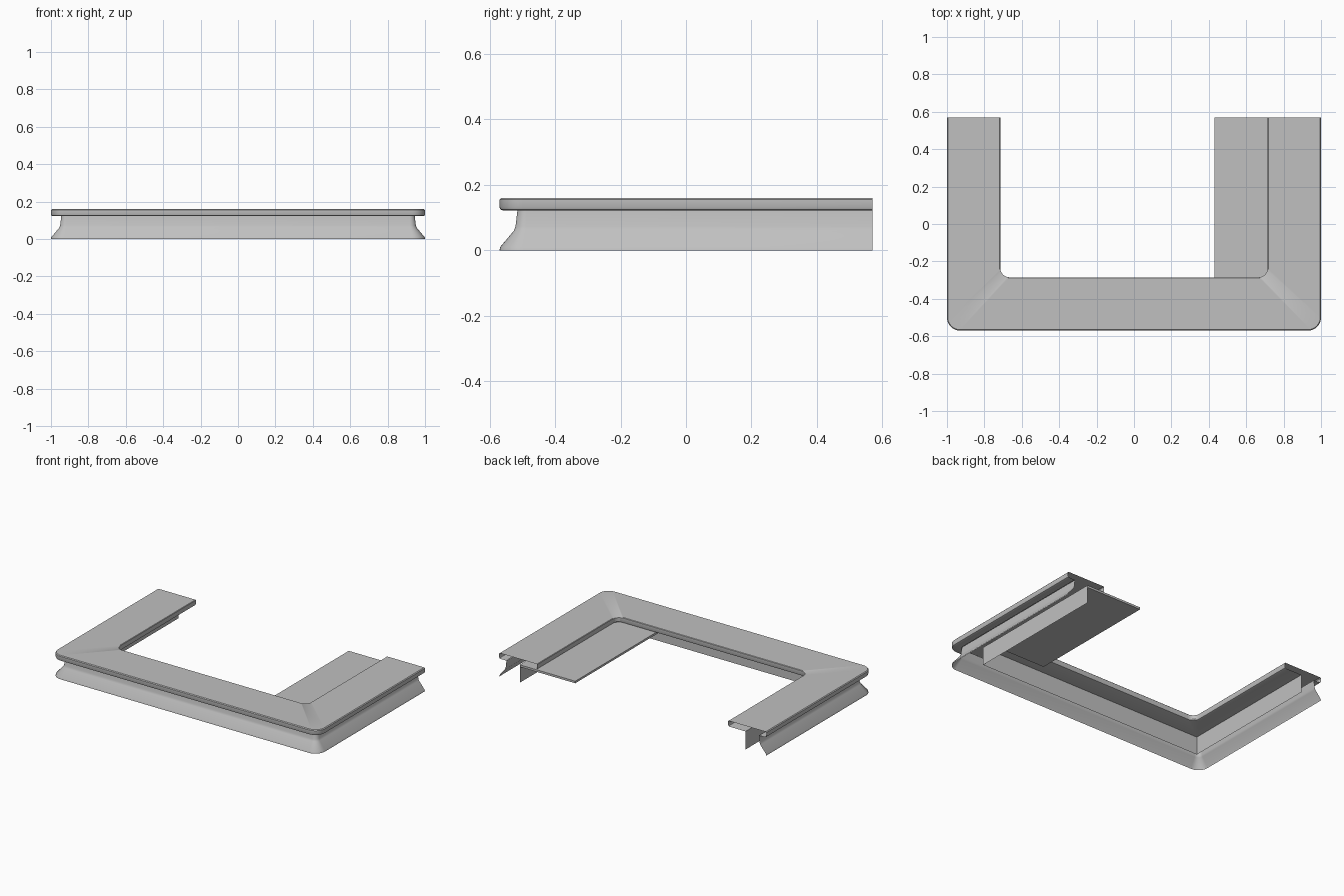
import bpy, bmesh, math

if "Cube" in bpy.data.objects:
    bpy.data.objects.remove(bpy.data.objects["Cube"])

HX, HY = 1.0, 0.57      # half width and half depth
SEG = 8                 # segments in each rounded corner

grey = bpy.data.materials.new("light_grey")
grey.diffuse_color = (0.53, 0.53, 0.53, 1)
grey.use_nodes = True
grey.node_tree.nodes["Principled BSDF"].inputs["Base Color"].default_value = grey.diffuse_color


def u_path(d, r):
    """U-shaped path set in by d from the outline, with corner radius r."""
    half = [(HX - d, HY)]
    for k in range(SEG + 1):
        a = -math.pi / 2 * k / SEG
        half.append((HX - d - r + r * math.cos(a), -HY + d + r + r * math.sin(a)))
    return half + [(-x, y) for x, y in reversed(half)]


def sweep(name, profile):
    """Open sheet swept round the U; profile holds (inset, height, radius)."""
    bm = bmesh.new()
    rows = [[bm.verts.new((x, y, z)) for x, y in u_path(d, r)] for d, z, r in profile]
    for a, b in zip(rows, rows[1:]):
        for i in range(len(a) - 1):
            bm.faces.new((a[i], b[i], b[i + 1], a[i + 1]))
    bmesh.ops.remove_doubles(bm, verts=bm.verts, dist=1e-5)
    return finish(name, bm)


def finish(name, bm):
    me = bpy.data.meshes.new(name)
    bm.to_mesh(me)
    bm.free()
    me.materials.append(grey)
    ob = bpy.data.objects.new(name, me)
    bpy.context.collection.objects.link(ob)
    bpy.ops.object.select_all(action='DESELECT')
    ob.select_set(True)
    bpy.context.view_layer.objects.active = ob
    bpy.ops.object.shade_smooth_by_angle(angle=math.radians(35))
    return ob


# Hollow counter top, open at both ends and between the two base panels
sweep("counter_top", [
    (0.053, 0.122, 0.03), (0.010, 0.122, 0.06), (0.003, 0.125, 0.067),
    (0.0, 0.132, 0.07), (0.0, 0.155, 0.07), (0.005, 0.16, 0.065),
    (0.282, 0.16, 0.047), (0.285, 0.157, 0.05), (0.285, 0.132, 0.05),
    (0.282, 0.125, 0.047), (0.275, 0.122, 0.04), (0.155, 0.122, 0.0)])

# Flared outer base panel
sweep("base_outer_panel", [
    (0.0, 0.0, 0.07), (0.002, 0.01, 0.068), (0.044, 0.06, 0.035),
    (0.049, 0.073, 0.032), (0.055, 0.122, 0.028)])

# Upright inner base panel
sweep("base_inner_panel", [(0.155, 0.122, 0.0), (0.155, 0.0, 0.0)])

# Thin desk shelf tucked under the right arm
x0, x1, y0, y1, z0, z1 = 0.43, 0.845, -0.34, HY, 0.107, 0.121
bm = bmesh.new()
bmesh.ops.create_cube(bm, size=1)
for v in bm.verts:
    v.co = ((x0 + x1) / 2 + v.co.x * (x1 - x0),
            (y0 + y1) / 2 + v.co.y * (y1 - y0),
            (z0 + z1) / 2 + v.co.z * (z1 - z0))
finish("desk_shelf", bm)
